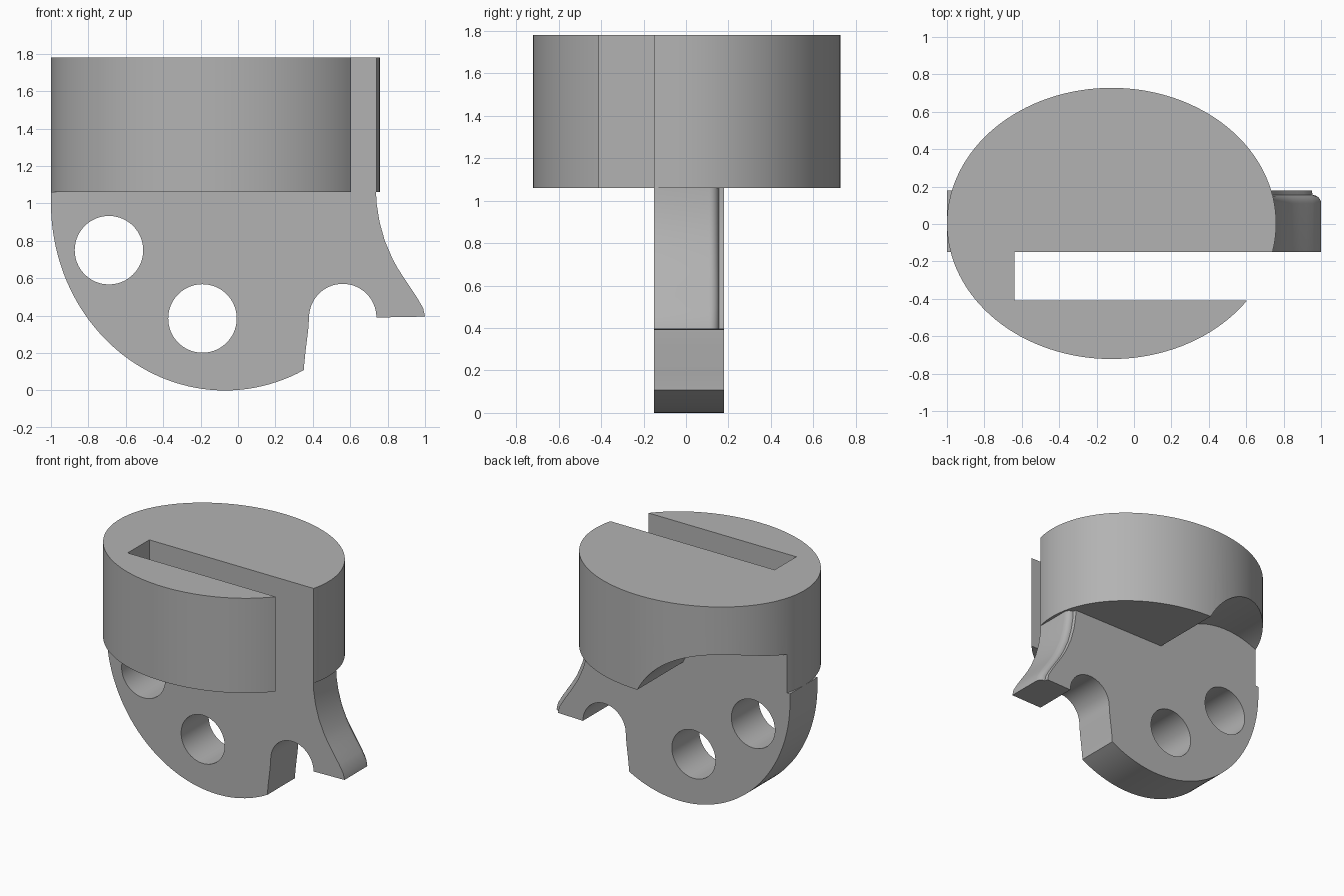
import bpy, bmesh
from math import sin, cos, pi, radians
from mathutils import Matrix

cube = bpy.data.objects.get("Cube")
if cube:
    bpy.data.objects.remove(cube, do_unlink=True)

grey = bpy.data.materials.new("plain grey")
grey.use_nodes = True
colour = (0.45, 0.45, 0.45, 1)
grey.diffuse_color = colour
grey.node_tree.nodes["Principled BSDF"].inputs["Base Color"].default_value = colour


def loft(name, rings):
    """Skin a stack of matching closed outlines and cap both ends."""
    bm = bmesh.new()
    loops = [[bm.verts.new(p) for p in ring] for ring in rings]
    n = len(loops[0])
    for a, b in zip(loops, loops[1:]):
        for i in range(n):
            j = (i + 1) % n
            bm.faces.new((a[i], a[j], b[j], b[i]))
    bm.faces.new(loops[0])
    bm.faces.new(loops[-1])
    bmesh.ops.recalc_face_normals(bm, faces=bm.faces[:])
    mesh = bpy.data.meshes.new(name)
    bm.to_mesh(mesh)
    bm.free()
    mesh.materials.append(grey)
    ob = bpy.data.objects.new(name, mesh)
    bpy.context.collection.objects.link(ob)
    return ob


def arc(cx, cz, rx, rz, start, end, steps):
    angles = [radians(start + (end - start) * i / steps) for i in range(steps + 1)]
    return [(cx + rx * cos(a), cz + rz * sin(a)) for a in angles]


def y_cylinder(name, x, z, r, y0, y1):
    pts = arc(x, z, r, r, 0, 360, 96)[:-1]
    return loft(name, [[(px, y, pz) for px, pz in pts] for y in (y0, y1)])


def cut(ob, cutter):
    mod = ob.modifiers.new("cut", "BOOLEAN")
    mod.operation = "DIFFERENCE"
    mod.solver = "EXACT"
    mod.object = cutter
    bpy.context.view_layer.objects.active = ob
    bpy.ops.object.modifier_apply(modifier=mod.name)
    bpy.data.objects.remove(cutter, do_unlink=True)


def smooth(ob):
    bpy.ops.object.select_all(action="DESELECT")
    ob.select_set(True)
    bpy.context.view_layer.objects.active = ob
    bpy.ops.object.shade_smooth_by_angle(angle=radians(25))


BOTTOM, TOP = 1.06, 1.78
FRONT, BACK = -0.15, 0.18


# Hanging plate: round belly, hook notch and flared tail
def plate_outline(inset):
    belly = arc(-0.07, 1.0, 0.93, 1.0, 180, 297, 48)
    lip = [(0.353, 0.13), (0.36, 0.2), (0.375, 0.32)]
    notch = arc(0.56, 0.39, 0.18, 0.18, 180, 0, 32)
    tail = [(1.0, 0.395), (0.99, 0.44), (0.955, 0.5), (0.922, 0.55), (0.888, 0.6),
            (0.856, 0.65), (0.828, 0.7), (0.785, 0.8), (0.757, 0.9), (0.741, 1.0),
            (0.738, BOTTOM)]
    return belly + lip + notch + [(x - inset, z) for x, z in tail] + [(-1, BOTTOM)]


# The tail's outer back edge is rounded, ending in a small step
layers = [(FRONT, 0)]
layers += [(0.11 + 0.045 * sin(a), 0.045 * (1 - cos(a)))
           for a in (i * pi / 12 for i in range(7))]
layers += [(BACK, 0.05)]
plate = loft("hanging_plate",
             [[(x, y, z) for x, z in plate_outline(inset)] for y, inset in layers])
for hx, hz in ((-0.69, 0.75), (-0.19, 0.385)):
    cut(plate, y_cylinder("hole_cutter", hx, hz, 0.183, -0.5, 0.5))
smooth(plate)

# Oval head with a through slot open on one side
oval = arc(-0.12, 0.003, 0.88, 0.725, 0, 360, 128)[:-1]
head = loft("oval_head", [[(x, y, z) for x, y in oval] for z in (BOTTOM, TOP)])
slot = [(-0.64, -0.41), (1.2, -0.41), (1.2, FRONT), (-0.64, FRONT)]
cut(head, loft("slot_cutter", [[(x, y, z) for x, y in slot] for z in (0.9, 2.0)]))

# Arched clearance behind the plate, around the outer hole
cut(head, y_cylinder("arch_cutter", -0.69, 0.75, 0.667, BACK, 1.0))
smooth(head)
